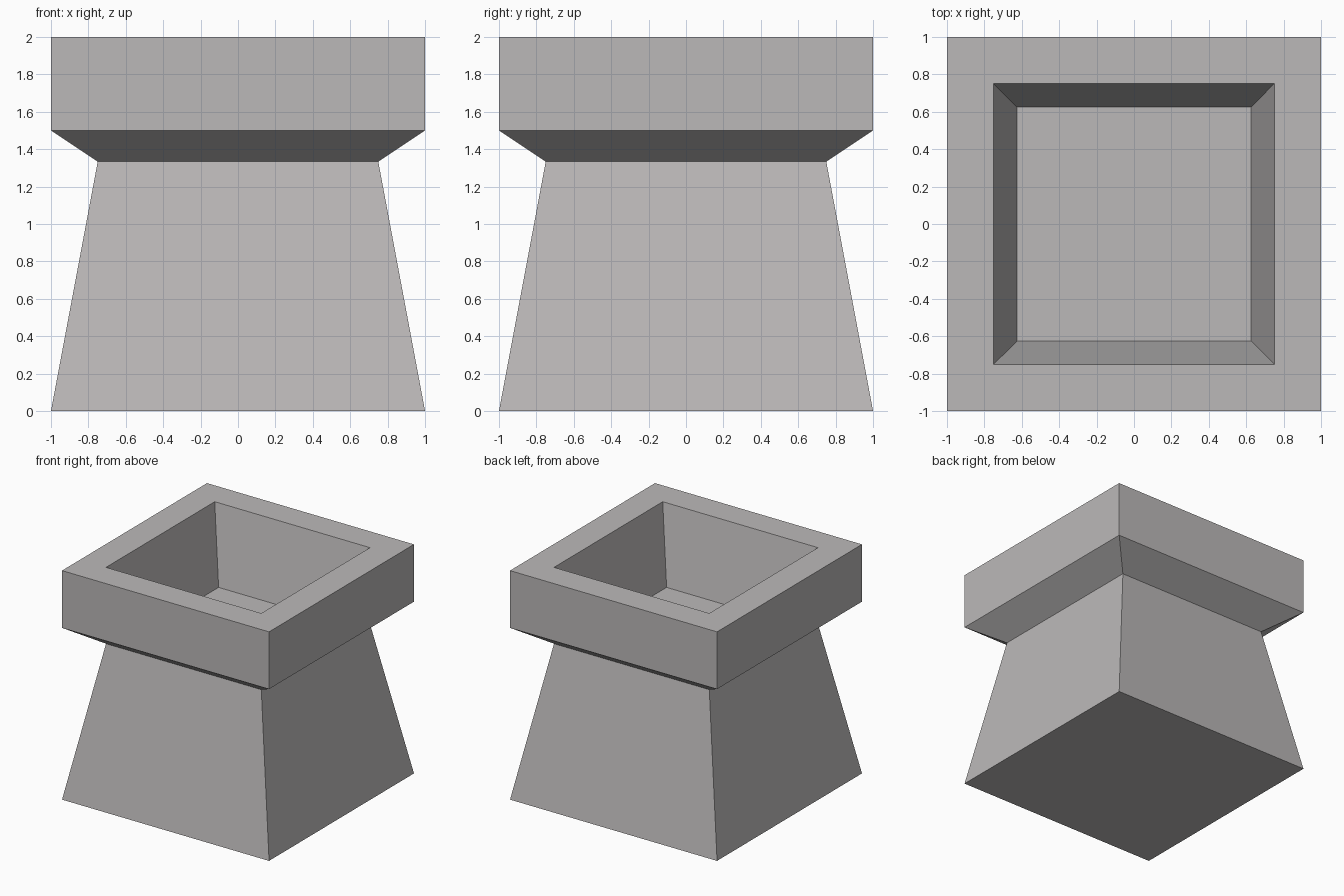
import bpy
import bmesh

if "Cube" in bpy.data.objects:
    bpy.data.objects.remove(bpy.data.objects["Cube"])

# Profile of the square pedestal: (half width, height), from the base up and into the recess
PROFILE = [
    (1.0, 0.0),      # foot
    (0.75, 1.333),   # neck
    (1.0, 1.5),      # underside of the collar
    (1.0, 2.0),      # outer rim
    (0.75, 2.0),     # inner rim
    (0.625, 1.333),  # recess floor
]
CORNERS = [(-1, -1), (1, -1), (1, 1), (-1, 1)]

stone = bpy.data.materials.new("warm_grey")
stone.diffuse_color = (0.5, 0.485, 0.485, 1.0)
stone.use_nodes = True
stone.node_tree.nodes["Principled BSDF"].inputs["Base Color"].default_value = stone.diffuse_color

# Loft square rings along the profile
bm = bmesh.new()
rings = [[bm.verts.new((sx * r, sy * r, z)) for sx, sy in CORNERS] for r, z in PROFILE]
for lower, upper in zip(rings, rings[1:]):
    for i in range(4):
        j = (i + 1) % 4
        bm.faces.new((lower[i], lower[j], upper[j], upper[i]))

# Bottom and recess floor
bm.faces.new(reversed(rings[0]))
bm.faces.new(rings[-1])
bmesh.ops.recalc_face_normals(bm, faces=bm.faces)

mesh = bpy.data.meshes.new("pedestal")
bm.to_mesh(mesh)
bm.free()
mesh.materials.append(stone)
pedestal = bpy.data.objects.new("pedestal", mesh)
bpy.context.collection.objects.link(pedestal)
